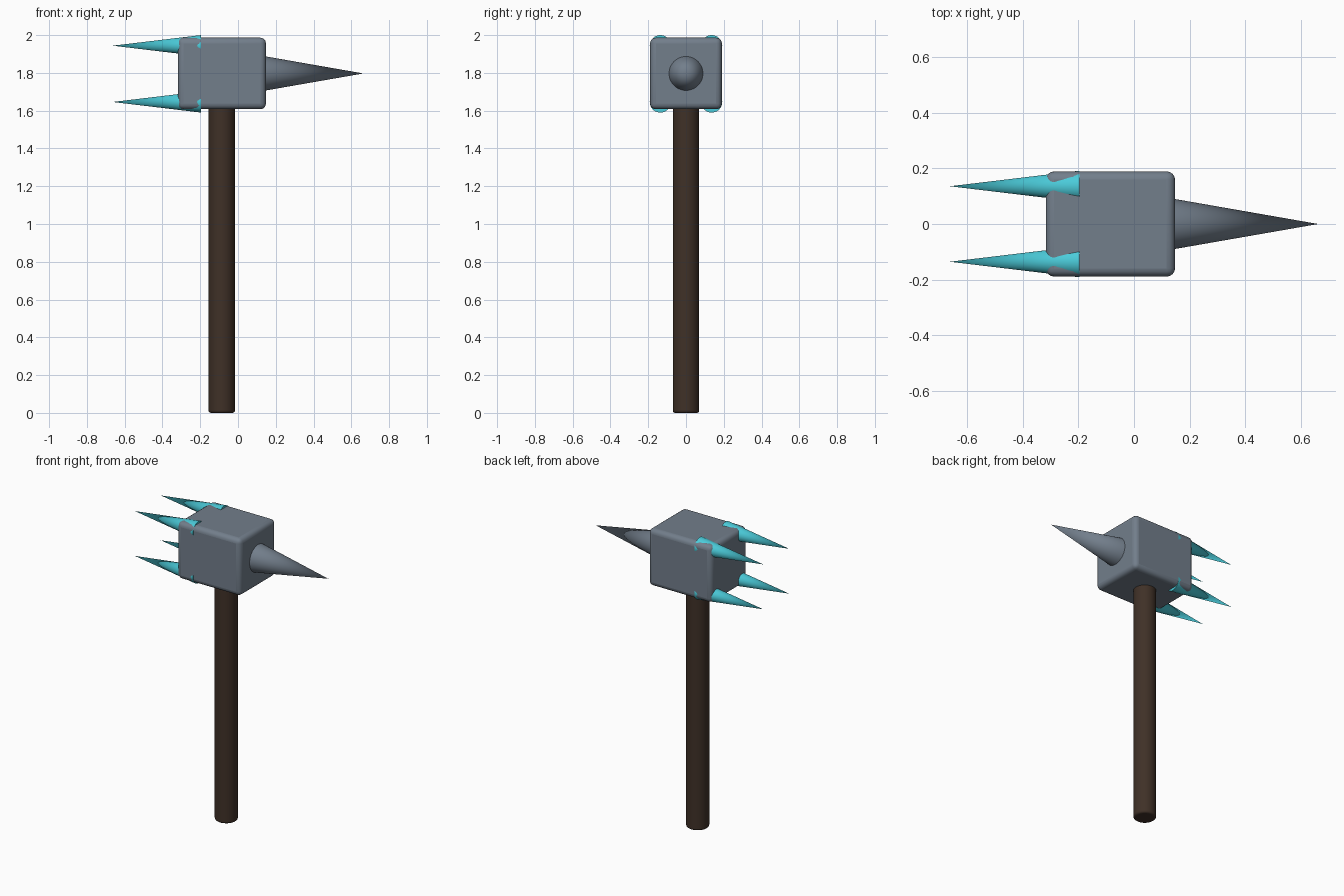
import bpy
from math import pi, radians

if "Cube" in bpy.data.objects:
    bpy.data.objects.remove(bpy.data.objects["Cube"])


def material(name, color):
    m = bpy.data.materials.new(name)
    m.diffuse_color = color
    m.use_nodes = True
    m.node_tree.nodes["Principled BSDF"].inputs["Base Color"].default_value = m.diffuse_color
    return m


STEEL = material("steel", (0.17, 0.21, 0.26, 1))
WOOD = material("wood", (0.05, 0.03, 0.02, 1))
CYAN = material("cyan", (0.07, 0.60, 0.70, 1))
HEAD_X, HEAD_Z = -0.085, 1.797


def finish(name, mat, bevel=0, segments=4):
    ob = bpy.context.object
    ob.name = name
    ob.data.materials.append(mat)
    bpy.ops.object.transform_apply(location=False, rotation=True, scale=True)
    bpy.ops.object.shade_smooth_by_angle(angle=radians(35))
    if bevel:
        mod = ob.modifiers.new("rounded_edges", 'BEVEL')
        mod.width, mod.segments = bevel, segments
        mod.limit_method = 'ANGLE'
        # keep the bevel ahead of any smoothing modifier
        ob.modifiers.move(len(ob.modifiers) - 1, 0)
    return ob


def spike(name, mat, base_x, tip_x, y, z, radius):
    # cone pointing along +x or -x from base to tip
    turn = pi / 2 if tip_x > base_x else -pi / 2
    bpy.ops.mesh.primitive_cone_add(vertices=48, radius1=radius, radius2=0,
                                    depth=abs(tip_x - base_x),
                                    location=((base_x + tip_x) / 2, y, z),
                                    rotation=(0, turn, 0))
    finish(name, mat)


# Handle
bpy.ops.mesh.primitive_cylinder_add(vertices=48, radius=0.07, depth=1.7,
                                    location=(HEAD_X - 0.001, 0, 0.85))
finish("handle", WOOD, 0.012, 3)

# Head block
bpy.ops.mesh.primitive_cube_add(size=1, location=(HEAD_X, 0, HEAD_Z))
bpy.context.object.scale = (0.466, 0.379, 0.379)
finish("head", STEEL, 0.03)

# Large spike on one face
spike("large_spike", STEEL, 0.09, 0.664, 0, HEAD_Z, 0.1)

# Four small spikes at the corners of the opposite face
for sy in (-1, 1):
    for sz in (-1, 1):
        side = "front" if sy < 0 else "back"
        level = "lower" if sz < 0 else "upper"
        spike(f"small_spike_{side}_{level}", CYAN, -0.196, -0.664,
              0.136 * sy, 1.795 + 0.149 * sz, 0.056)
